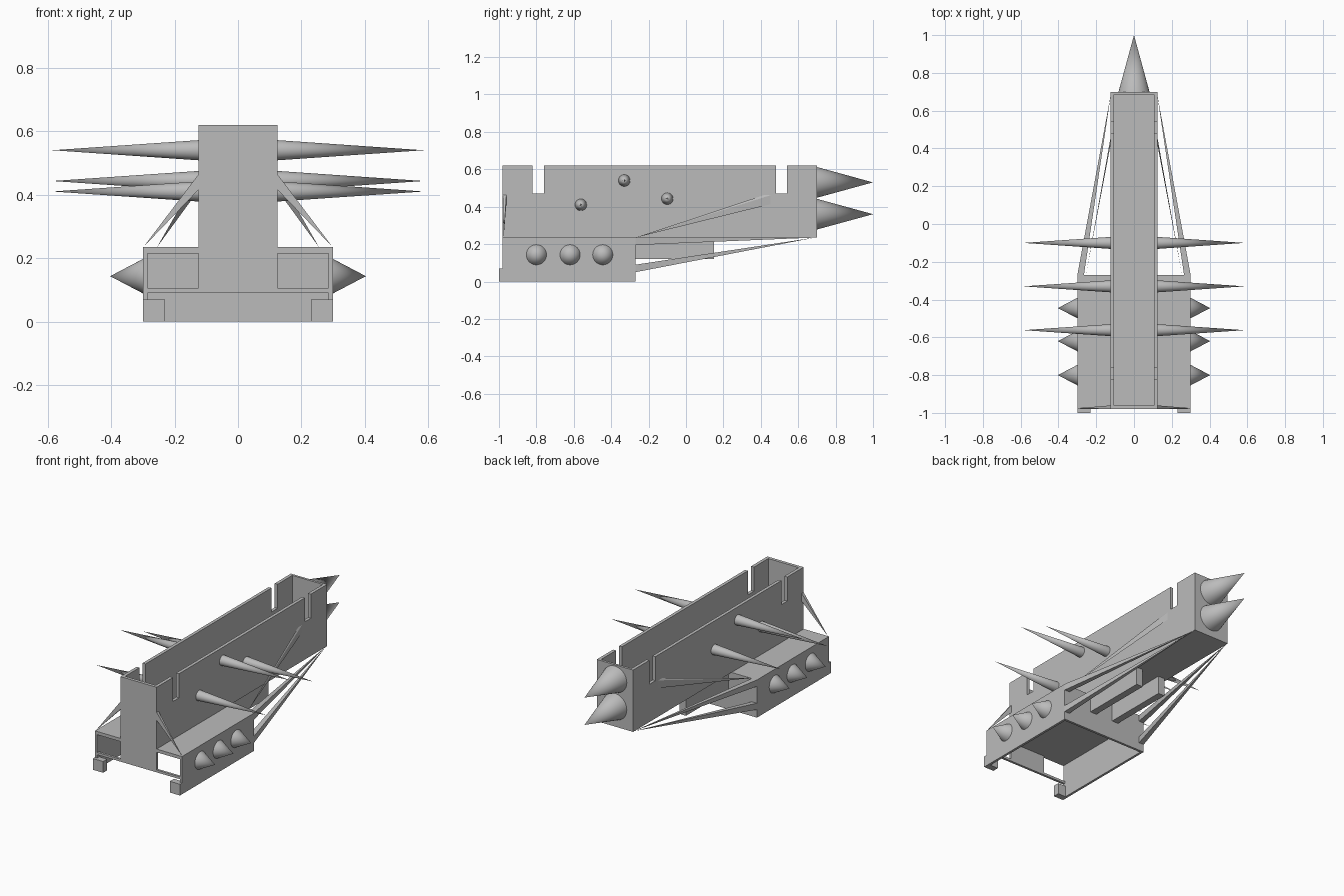
import bpy
import bmesh
from mathutils import Vector

cube = bpy.data.objects.get("Cube")
if cube:
    bpy.data.objects.remove(cube, do_unlink=True)

grey = bpy.data.materials.new("plain grey")
grey.use_nodes = True
colour = (0.5, 0.5, 0.5, 1)
grey.diffuse_color = colour
grey.node_tree.nodes["Principled BSDF"].inputs["Base Color"].default_value = colour


def finish(name, bm):
    bmesh.ops.recalc_face_normals(bm, faces=bm.faces)
    mesh = bpy.data.meshes.new(name)
    bm.to_mesh(mesh)
    bm.free()
    mesh.materials.append(grey)
    obj = bpy.data.objects.new(name, mesh)
    bpy.context.collection.objects.link(obj)
    return obj


def block(name, xs, ys, zs):
    bm = bmesh.new()
    bmesh.ops.create_cube(bm, size=1)
    for v in bm.verts:
        v.co = [(a + b) / 2 + c * (b - a) for c, (a, b) in zip(v.co, (xs, ys, zs))]
    return finish(name, bm)


def side_panel(name, profile, x0, x1):
    """Extrude a y-z outline from x0 to x1."""
    bm = bmesh.new()
    face = bm.faces.new([bm.verts.new((x0, y, z)) for y, z in profile])
    new = bmesh.ops.extrude_face_region(bm, geom=[face])["geom"]
    moved = [g for g in new if isinstance(g, bmesh.types.BMVert)]
    bmesh.ops.translate(bm, verts=moved, vec=(x1 - x0, 0, 0))
    return finish(name, bm)


def spike(name, base, tip, radius):
    base, tip = Vector(base), Vector(tip)
    axis = tip - base
    bm = bmesh.new()
    bmesh.ops.create_cone(bm, cap_ends=True, segments=32, radius1=radius,
                          radius2=0, depth=axis.length)
    turn = axis.to_track_quat('Z', 'Y')
    for v in bm.verts:
        v.co = turn @ v.co + (base + tip) / 2
    obj = finish(name, bm)
    for f in obj.data.polygons:
        f.use_smooth = len(f.vertices) < 5


def strut(name, corners, tip):
    """Slender pyramid from a four-cornered foot to a point."""
    bm = bmesh.new()
    foot = [bm.verts.new(c) for c in corners]
    end = bm.verts.new(tip)
    bm.faces.new(foot)
    for i in range(4):
        bm.faces.new((foot[i], foot[i - 1], end))
    finish(name, bm)


FRONT, BACK, BOX_BACK = -0.98, 0.70, -0.27
DECK, TOP, SLOT = 0.235, 0.62, 0.47

# Tall open channel
outline = [(FRONT, DECK), (BACK, DECK), (BACK, TOP),
           (0.54, TOP), (0.54, SLOT), (0.48, SLOT), (0.48, TOP),
           (-0.76, TOP), (-0.76, SLOT), (-0.82, SLOT), (-0.82, TOP), (FRONT, TOP)]
block("channel_floor", (-0.105, 0.105), (FRONT + 0.02, BACK - 0.015), (DECK, DECK + 0.02))
block("channel_back", (-0.105, 0.105), (BACK - 0.015, BACK), (DECK, TOP))
block("channel_front", (-0.105, 0.105), (FRONT, FRONT + 0.02), (DECK, TOP))

# Low box, open underneath, with two front windows
block("box_deck", (-0.30, 0.30), (FRONT, BOX_BACK), (0.215, DECK))
block("box_back", (-0.285, 0.285), (BOX_BACK - 0.015, BOX_BACK), (0, 0.215))
block("front_sill", (-0.285, 0.285), (FRONT, FRONT + 0.015), (0.09, 0.105))
block("front_centre", (-0.125, 0.125), (FRONT, FRONT + 0.015), (0.105, 0.215))

# Two spikes at the back
for z in (0.53, 0.36):
    spike("back_spike", (0, BACK, z), (0, 1.0, z), 0.082)

# Parts repeated on both sides
for side, s in (("left", 1), ("right", -1)):
    side_panel(side + "_channel_wall", outline, s * 0.105, s * 0.125)
    block(side + "_box_wall", sorted((s * 0.285, s * 0.30)), (FRONT, BOX_BACK), (0, 0.215))
    block(side + "_foot", sorted((s * 0.23, s * 0.30)), (-1.0, -0.96), (0, 0.07))
    block(side + "_under_beam", sorted((s * 0.06, s * 0.105)), (BOX_BACK, 0.15), (0.12, DECK))

    # Long spikes on the channel
    for y, z in ((-0.10, 0.443), (-0.33, 0.54), (-0.562, 0.41)):
        spike(side + "_long_spike", (s * 0.12, y, z), (s * 0.585, y, z), 0.032)
    # Short spikes on the box
    for y in (-0.80, -0.62, -0.445):
        spike(side + "_short_spike", (s * 0.30, y, 0.143), (s * 0.403, y, 0.143), 0.054)

    # Braces from the channel down to the box corners
    x = s * 0.12
    for name, y0, y1, tip in (("front", FRONT, FRONT + 0.02, (s * 0.298, FRONT + 0.005, DECK)),
                              ("upper", 0.44, 0.48, (s * 0.255, BOX_BACK, DECK))):
        strut(f"{side}_{name}_brace",
              [(x, y0, 0.42), (x, y1, 0.42), (x, y1, SLOT), (x, y0, SLOT)], tip)
    # Braces from the box back to the channel's lower back corner
    xa, xb = s * 0.265, s * 0.30
    for name, z in (("lower", 0.05), ("middle", 0.195)):
        strut(f"{side}_{name}_brace",
              [(xa, BOX_BACK, z), (xb, BOX_BACK, z),
               (xb, BOX_BACK, z + 0.04), (xa, BOX_BACK, z + 0.04)],
              (s * 0.122, 0.69, DECK))
